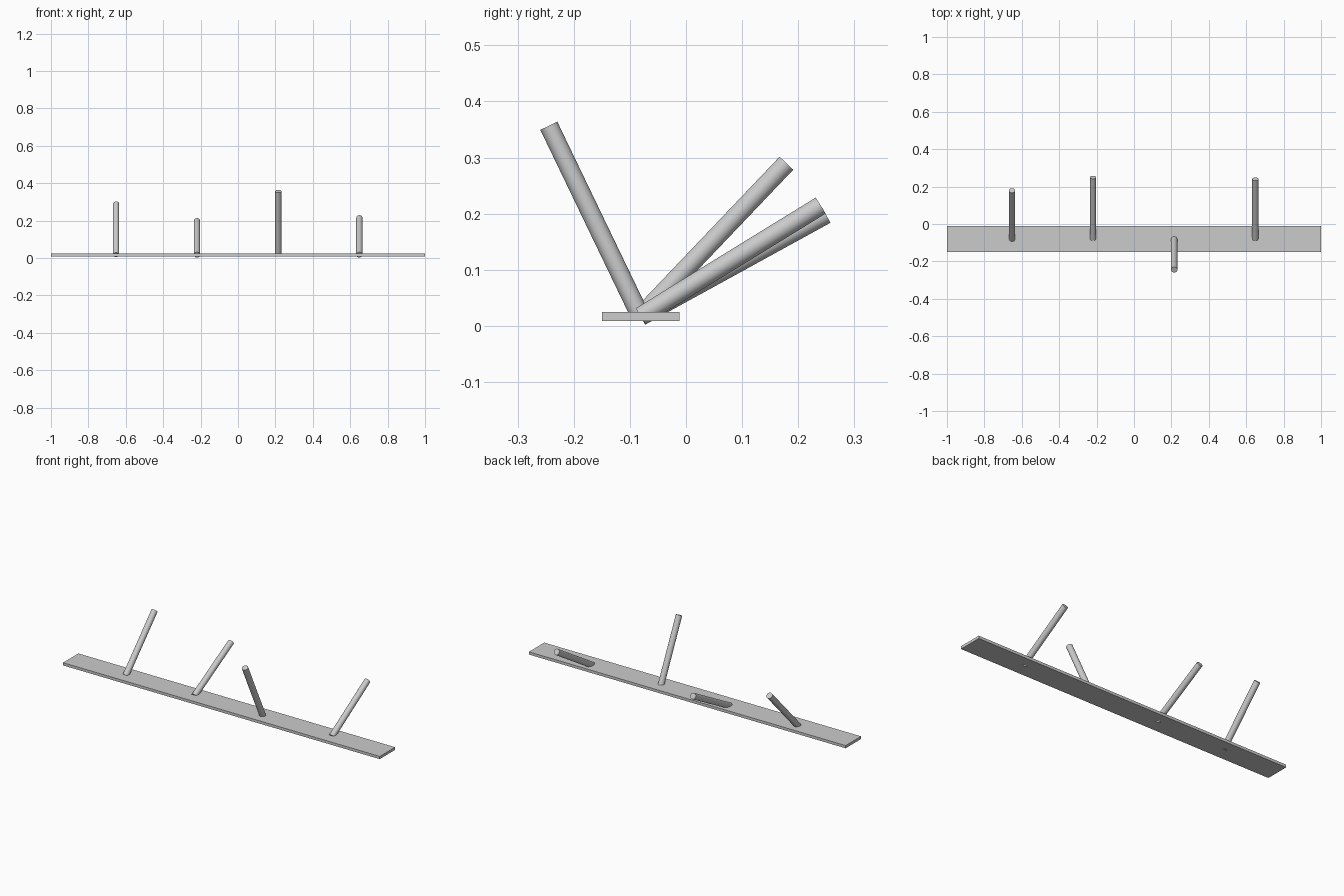
import bpy
import math
from mathutils import Vector

cube = bpy.data.objects.get("Cube")
if cube:
    bpy.data.objects.remove(cube, do_unlink=True)

# One plain grey for everything
grey = bpy.data.materials.new("plain_grey")
grey.use_nodes = True
grey.diffuse_color = (0.6, 0.6, 0.6, 1)
grey.node_tree.nodes["Principled BSDF"].inputs["Base Color"].default_value = (0.6, 0.6, 0.6, 1)

PIVOT_Y, PIVOT_Z = -0.081, 0.0168
PEG_RADIUS, PEG_LENGTH = 0.0168, 0.377


def finish(name):
    obj = bpy.context.object
    obj.name = name
    obj.data.materials.append(grey)
    return obj


# Long flat board
bpy.ops.mesh.primitive_cube_add(size=1, location=(0, PIVOT_Y, PIVOT_Z))
board = finish("board")
board.scale = (2.0, 0.138, 0.0156)
bpy.ops.object.transform_apply(location=False, rotation=False, scale=True)


# Round peg starting inside the board, tilted towards the back by a given angle
def add_peg(name, x, tilt_degrees):
    tilt = math.radians(tilt_degrees)
    axis = Vector((0, math.sin(tilt), math.cos(tilt)))
    centre = Vector((x, PIVOT_Y, PIVOT_Z)) + axis * PEG_LENGTH / 2
    bpy.ops.mesh.primitive_cylinder_add(vertices=32, radius=PEG_RADIUS, depth=PEG_LENGTH,
                                        location=centre, rotation=(-tilt, 0, 0))
    finish(name)
    bpy.ops.object.shade_smooth_by_angle(angle=math.radians(35))


for name, x, tilt in (("peg_far_right", -0.652, 43.6),
                      ("peg_inner_right", -0.219, 61.2),
                      ("peg_inner_left", 0.215, -25.7),
                      ("peg_far_left", 0.649, 58.4)):
    add_peg(name, x, tilt)
